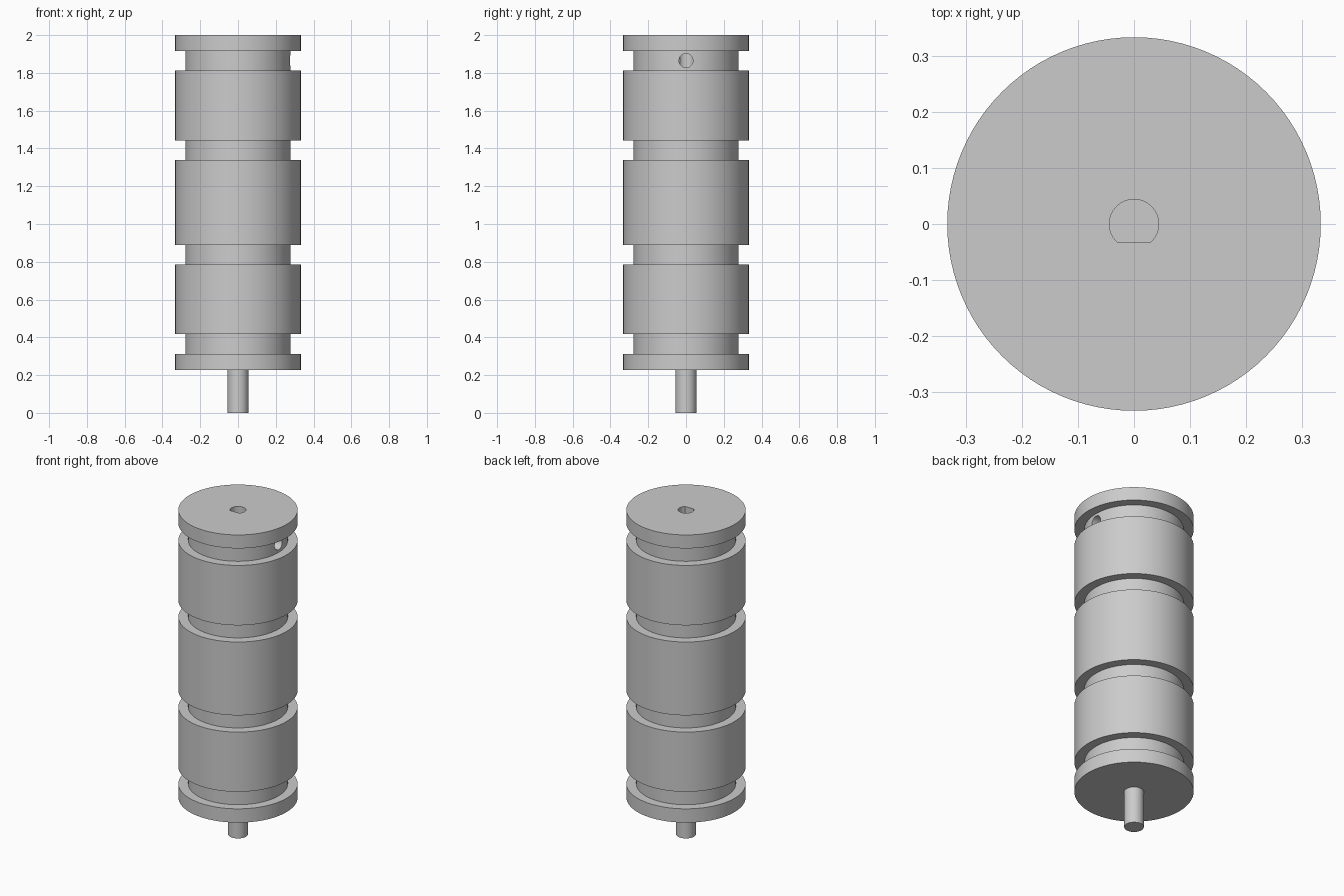
import bpy, bmesh, math

if "Cube" in bpy.data.objects:
    bpy.data.objects.remove(bpy.data.objects["Cube"])

grey = bpy.data.materials.new("light_grey")
grey.diffuse_color = (0.6, 0.6, 0.6, 1)
grey.use_nodes = True
grey.node_tree.nodes["Principled BSDF"].inputs["Base Color"].default_value = grey.diffuse_color


def make_object(name, bm):
    bmesh.ops.recalc_face_normals(bm, faces=bm.faces)
    me = bpy.data.meshes.new(name)
    bm.to_mesh(me)
    bm.free()
    me.materials.append(grey)
    ob = bpy.data.objects.new(name, me)
    bpy.context.collection.objects.link(ob)
    return ob


def lathe(name, profile, seg=96):
    """Spin an (r, z) profile around z and cap both ends."""
    bm = bmesh.new()
    rings = [[bm.verts.new((r * math.cos(2 * math.pi * i / seg),
                            r * math.sin(2 * math.pi * i / seg), z))
              for i in range(seg)] for r, z in profile]
    for a, b in zip(rings, rings[1:]):
        for i in range(seg):
            j = (i + 1) % seg
            bm.faces.new((a[i], a[j], b[j], b[i]))
    bm.faces.new(rings[0])
    bm.faces.new(rings[-1])
    return make_object(name, bm)


def prism(name, points, z0, z1):
    """Extrude a flat outline from z0 to z1."""
    bm = bmesh.new()
    face = bm.faces.new([bm.verts.new((x, y, z0)) for x, y in points])
    ext = bmesh.ops.extrude_face_region(bm, geom=[face])
    verts = [v for v in ext["geom"] if isinstance(v, bmesh.types.BMVert)]
    bmesh.ops.translate(bm, verts=verts, vec=(0, 0, z1 - z0))
    return make_object(name, bm)


# Grooved roller with a round stub shaft underneath
R, G, S = 0.333, 0.278, 0.055
profile = [(S, 0), (S, 0.227), (R, 0.227)]
for low, high in ((0.312, 0.417), (0.785, 0.888), (1.34, 1.443), (1.812, 1.917)):
    profile += [(R, low), (G, low), (G, high), (R, high)]
profile.append((R, 2.0))
roller = lathe("grooved_roller", profile)

# D-shaped shaft socket in the top
r, flat = 0.044, -0.033
a0 = math.asin(flat / r)
n = 40
outline = [(r * math.cos(a0 + (math.pi - 2 * a0) * i / n),
            r * math.sin(a0 + (math.pi - 2 * a0) * i / n)) for i in range(n + 1)]
socket = prism("socket_cutter", outline, 1.77, 2.1)

# Set screw hole from the top groove into the socket
ring = [(0.037 * math.cos(2 * math.pi * i / 32),
         0.037 * math.sin(2 * math.pi * i / 32)) for i in range(32)]
screw = prism("screw_hole_cutter", ring, 0.0, 0.5)
screw.rotation_euler = (0, math.pi / 2, 0)
screw.location = (0, 0, 1.865)

bpy.context.view_layer.objects.active = roller
roller.select_set(True)
for cutter in (socket, screw):
    cutter.hide_render = True
    mod = roller.modifiers.new(cutter.name, 'BOOLEAN')
    mod.operation = 'DIFFERENCE'
    mod.solver = 'EXACT'
    mod.object = cutter
    bpy.ops.object.modifier_apply(modifier=mod.name)
for cutter in (socket, screw):
    bpy.data.objects.remove(cutter)

# Smooth round walls, crisp rims
bpy.ops.object.select_all(action='DESELECT')
roller.select_set(True)
bpy.context.view_layer.objects.active = roller
bpy.ops.object.shade_smooth_by_angle(angle=math.radians(30))
